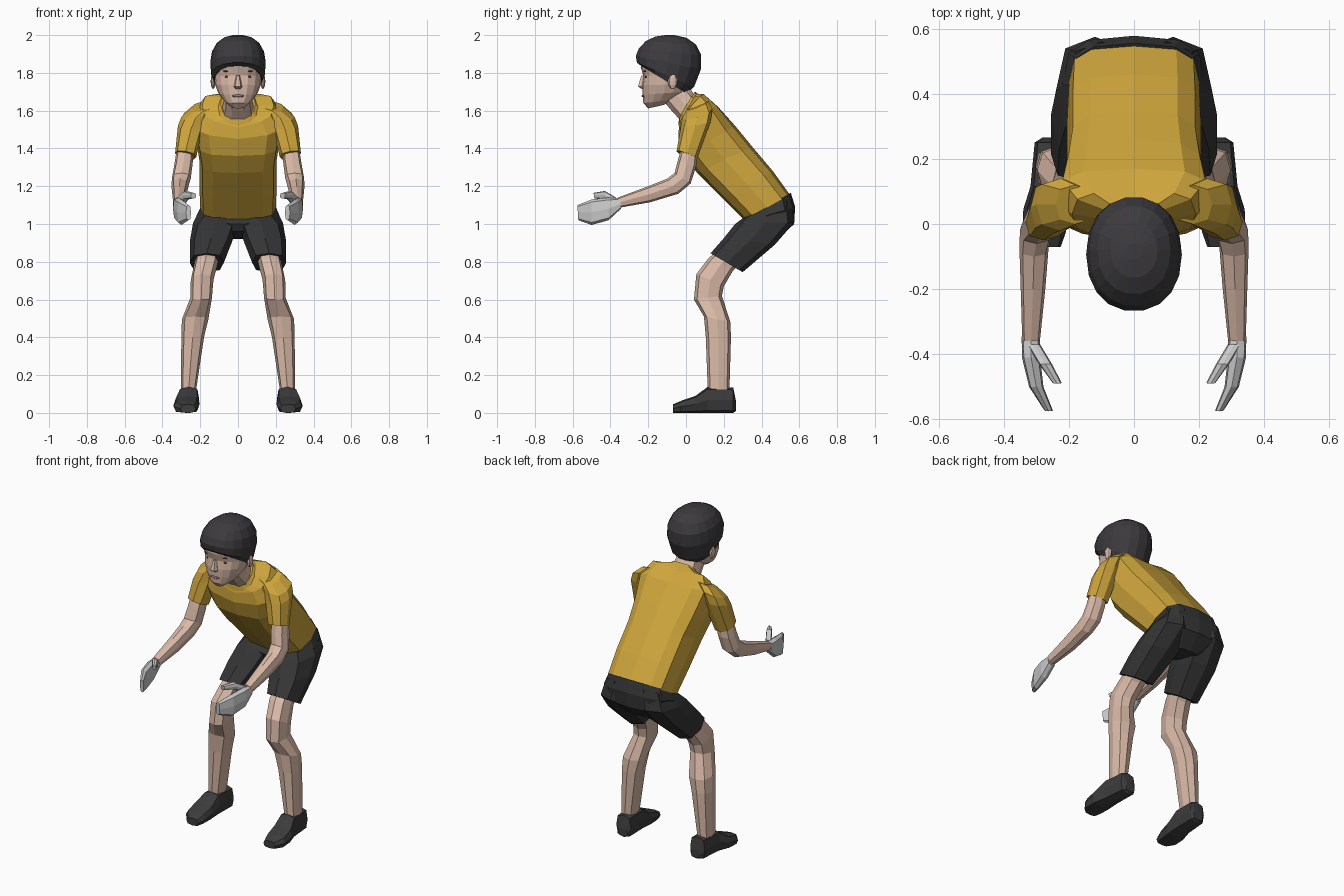
import bpy, bmesh, math
from mathutils import Vector


def material(name, r, g, b):
    m = bpy.data.materials.new(name)
    m.diffuse_color = (r, g, b, 1)
    return m


SHIRT = material("shirt_yellow", 0.62, 0.38, 0.045)
SKIN = material("skin", 0.70, 0.49, 0.39)
DARK = material("shorts_dark", 0.035, 0.035, 0.036)
SHOE = material("shoe_dark", 0.045, 0.045, 0.047)
HAIR = material("hair_dark", 0.045, 0.042, 0.046)
BROWN = material("feature_brown", 0.09, 0.055, 0.045)
LIP = material("lip", 0.36, 0.19, 0.16)


def finish(name, bm, mat, mirror):
    bmesh.ops.recalc_face_normals(bm, faces=bm.faces)
    me = bpy.data.meshes.new(name)
    bm.to_mesh(me)
    bm.free()
    ob = bpy.data.objects.new(name, me)
    bpy.context.collection.objects.link(ob)
    if mat:
        me.materials.append(mat)
    if mirror:
        ob.modifiers.new("mirror", 'MIRROR')
    return ob


def loft(name, rings, mat, n=8, p=0.75, mirror=False):
    """Ring: front/top point (y, z), back/bottom point (y, z), centre x, half width, side lift."""
    bm = bmesh.new()
    rows = []
    for fy, fz, by, bz, cx, w, *lift in rings:
        mid = Vector((cx, (fy + by) / 2, (fz + bz) / 2))
        half = Vector((0, (fy - by) / 2, (fz - bz) / 2))
        row = []
        for k in range(n):
            a = 2 * math.pi * k / n
            c, s = (math.copysign(abs(v) ** p, v) if abs(v) > 1e-6 else 0
                    for v in (math.cos(a), math.sin(a)))
            co = mid + half * s + Vector((w * c, 0, 0))
            if lift:
                co.z += lift[0] * (c if cx else abs(c))
            row.append(bm.verts.new(co))
        rows.append(row)
    for a, b in zip(rows, rows[1:]):
        for k in range(n):
            j = (k + 1) % n
            bm.faces.new((a[k], a[j], b[j], b[k]))
    bm.faces.new(rows[0])
    bm.faces.new(rows[-1])
    return finish(name, bm, mat, mirror)


def blob(name, loc, size, mat, mirror=False, tilt=0):
    bm = bmesh.new()
    bmesh.ops.create_uvsphere(bm, u_segments=8, v_segments=6, radius=1)
    for v in bm.verts:
        x, y, z = (v.co[i] * size[i] for i in range(3))
        v.co = Vector((x + loc[0], y + loc[1], z + loc[2] + tilt * x))
    return finish(name, bm, mat, mirror)


# Shirt body, collar and sleeves
loft("shirt", [
    (.31, 1.02, .55, 1.155, 0, .20),
    (.19, 1.14, .46, 1.28, 0, .205),
    (.06, 1.27, .35, 1.41, 0, .205),
    (-.01, 1.36, .26, 1.52, 0, .22),
    (-.04, 1.45, .17, 1.62, 0, .24, .02),
    (-.038, 1.51, .10, 1.668, 0, .19, .04),
    (-.03, 1.54, .06, 1.69, 0, .10, .01)], SHIRT, n=12, p=.62)
loft("collar", [
    (-.04, 1.52, .068, 1.68, 0, .112, .01),
    (-.038, 1.55, .05, 1.70, 0, .092, .01)], SHIRT, n=12, p=.85)
loft("sleeve", [
    (.0, 1.60, .12, 1.65, .18, .06, -.01),
    (-.02, 1.56, .14, 1.61, .225, .075, -.02),
    (-.03, 1.50, .13, 1.54, .25, .068, 0),
    (-.05, 1.385, .06, 1.345, .277, .056, .01)], SHIRT, mirror=True)

# Shorts: seat and two legs
loft("shorts_seat", [
    (.305, 1.025, .555, 1.165, 0, .195),
    (.28, 1.0, .578, 1.09, 0, .22),
    (.30, .96, .572, 1.0, 0, .19),
    (.36, .93, .49, .92, 0, .08)], DARK, n=12, p=.65)
loft("shorts_leg", [
    (.30, 1.03, .56, 1.13, .10, .10),
    (.26, 1.0, .575, 1.01, .12, .118),
    (.20, .925, .47, .89, .143, .112),
    (.13, .845, .30, .745, .165, .09)], DARK, mirror=True)

# Legs and shoes
loft("leg", [
    (.19, .88, .30, .80, .16, .06),
    (.12, .82, .25, .755, .17, .062),
    (.055, .735, .20, .67, .19, .06),
    (.042, .60, .19, .62, .195, .057),
    (.095, .51, .235, .48, .227, .07),
    (.105, .40, .238, .40, .24, .06),
    (.115, .12, .23, .12, .262, .04)], SKIN, mirror=True)
loft("shoe", [
    (.265, .06, .265, .01, .25, .032),
    (.25, .135, .25, 0, .255, .05),
    (.115, .138, .115, 0, .262, .056),
    (.05, .09, .04, 0, .272, .068),
    (-.02, .066, -.03, 0, .275, .066),
    (-.07, .045, -.07, 0, .265, .04)], SHOE, p=.6, mirror=True)

# Arms and mitten hands with thumbs
loft("arm", [
    (-.02, 1.42, .06, 1.39, .278, .045),
    (-.045, 1.33, .055, 1.31, .288, .048),
    (-.06, 1.27, .025, 1.215, .30, .05),
    (-.10, 1.24, -.04, 1.16, .307, .045),
    (-.20, 1.20, -.19, 1.115, .31, .038),
    (-.36, 1.14, -.36, 1.085, .316, .027)], SKIN, mirror=True)
loft("hand", [
    (-.345, 1.135, -.345, 1.08, .317, .028),
    (-.41, 1.14, -.41, 1.02, .316, .028),
    (-.50, 1.13, -.50, .995, .30, .022),
    (-.575, 1.10, -.57, 1.02, .262, .013)], None, p=.65, mirror=True)
loft("thumb", [
    (-.37, 1.14, -.37, 1.09, .308, .02),
    (-.43, 1.175, -.43, 1.13, .272, .02),
    (-.49, 1.165, -.485, 1.135, .236, .014)], None, p=.65, mirror=True)

# Neck, head and hair
loft("neck", [
    (-.13, 1.66, .0, 1.74, 0, .07),
    (-.08, 1.60, .03, 1.71, 0, .075),
    (-.025, 1.54, .06, 1.66, 0, .088)], SKIN, n=10)
loft("head", [
    (-.20, 1.612, -.12, 1.63, 0, .035),
    (-.226, 1.64, -.05, 1.66, 0, .072),
    (-.230, 1.685, .0, 1.70, 0, .104),
    (-.232, 1.735, .01, 1.74, 0, .121),
    (-.226, 1.785, .02, 1.78, 0, .127),
    (-.240, 1.83, .03, 1.83, 0, .128),
    (-.225, 1.88, .03, 1.88, 0, .12)], SKIN, n=16, p=.9)
loft("hair", [
    (-.235, 1.835, .005, 1.69, 0, .128),
    (-.262, 1.855, .045, 1.725, 0, .142),
    (-.268, 1.89, .082, 1.82, 0, .147),
    (-.252, 1.93, .083, 1.895, 0, .138),
    (-.215, 1.968, .055, 1.95, 0, .112),
    (-.165, 1.992, .005, 1.985, 0, .072),
    (-.11, 2.0, -.06, 2.0, 0, .025)], HAIR, n=18, p=.92)
blob("ear", (.132, -.07, 1.755), (.013, .026, .04), SKIN, mirror=True)

# Face details
loft("nose", [
    (-.238, 1.785, -.21, 1.785, 0, .010),
    (-.257, 1.728, -.21, 1.725, 0, .022),
    (-.235, 1.715, -.21, 1.715, 0, .016)], SKIN, n=6)
blob("eye", (.05, -.211, 1.778), (.021, .008, .009), BROWN, mirror=True)
blob("eyebrow", (.053, -.217, 1.808), (.028, .008, .005), BROWN, mirror=True, tilt=.1)
blob("mouth", (0, -.227, 1.678), (.034, .008, .007), LIP)
